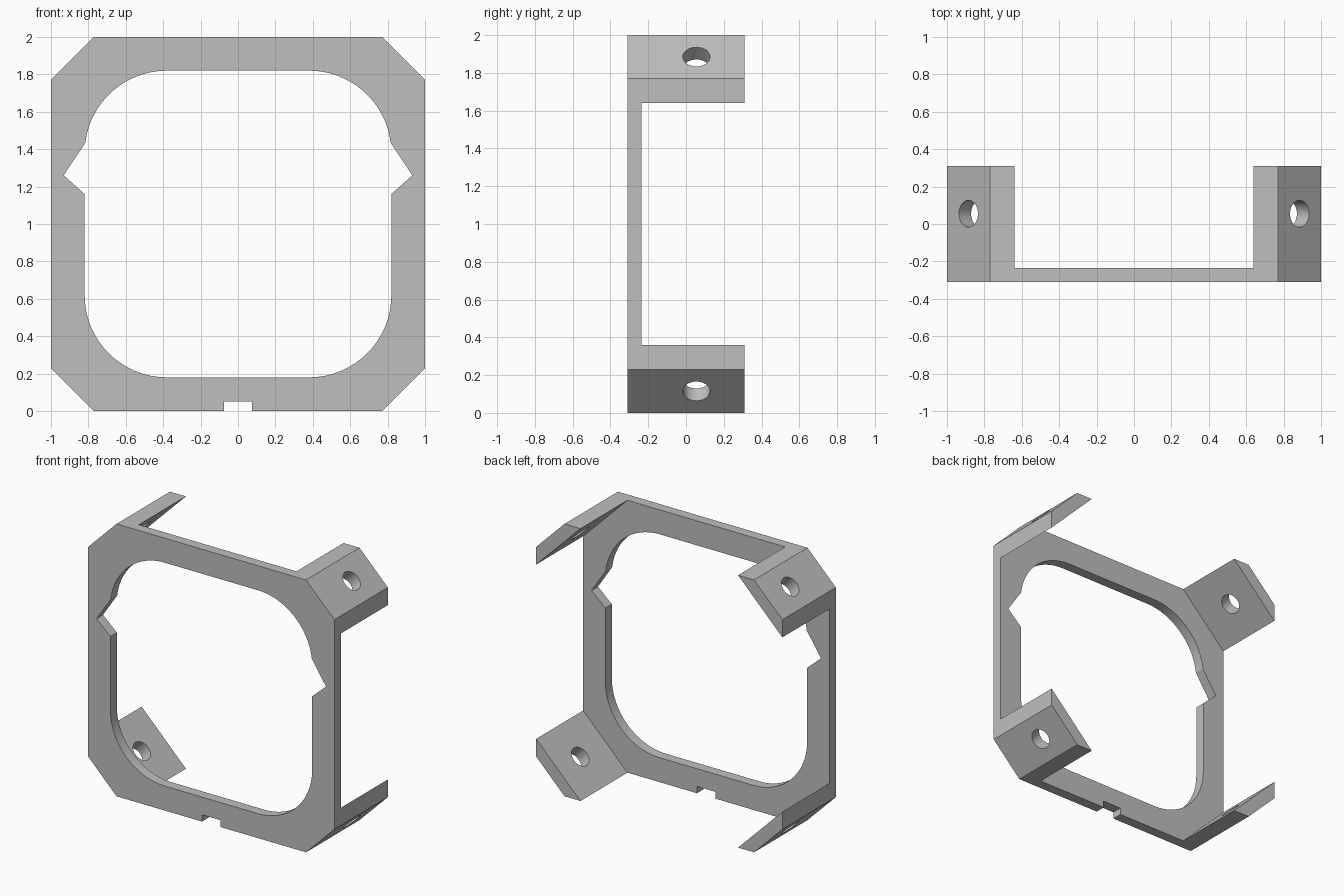
import bpy, bmesh
from math import sin, cos, pi, radians, sqrt
from mathutils import Vector, Matrix

if "Cube" in bpy.data.objects:
    bpy.data.objects.remove(bpy.data.objects["Cube"])

FRONT, PLATE_BACK, BACK = -0.31, -0.235, 0.31
CHAMFER = 0.23      # corner cut of the square outline
TAB_STEP = 0.13     # tab thickness measured along x or z

grey = bpy.data.materials.new("light_grey")
grey.use_nodes = True
colour = (0.52, 0.52, 0.52, 1)
grey.diffuse_color = colour
grey.node_tree.nodes["Principled BSDF"].inputs["Base Color"].default_value = colour


def arc(cx, cy, r, start, end, steps):
    angles = [radians(start + (end - start) * i / steps) for i in range(steps + 1)]
    return [(cx + r * cos(a), cy + r * sin(a)) for a in angles]


def pierced_slab(outline, hole, depth):
    """Flat outline with a hole in the local xy plane, extruded along z."""
    bm = bmesh.new()
    for loop in (outline, hole):
        verts = [bm.verts.new((x, y, 0)) for x, y in loop]
        for a, b in zip(verts, verts[1:] + verts[:1]):
            bm.edges.new((a, b))
    bmesh.ops.triangle_fill(bm, use_beauty=True, edges=bm.edges[:])
    top = bmesh.ops.extrude_face_region(bm, geom=bm.faces[:], use_keep_orig=True)["geom"]
    top_verts = [g for g in top if isinstance(g, bmesh.types.BMVert)]
    bmesh.ops.translate(bm, verts=top_verts, vec=(0, 0, depth))
    return bm, top_verts


def finish(bm, name, matrix):
    bmesh.ops.transform(bm, matrix=matrix, verts=bm.verts)
    bmesh.ops.recalc_face_normals(bm, faces=bm.faces)
    mesh = bpy.data.meshes.new(name)
    bm.to_mesh(mesh)
    bm.free()
    mesh.materials.append(grey)
    ob = bpy.data.objects.new(name, mesh)
    bpy.context.collection.objects.link(ob)
    bpy.ops.object.select_all(action='DESELECT')
    ob.select_set(True)
    bpy.context.view_layer.objects.active = ob
    bpy.ops.object.shade_smooth_by_angle(angle=radians(20))


def mirrored(half):
    """Complete a right-hand half profile with its mirror image."""
    return half + [(-x, z) for x, z in reversed(half)]


# Front frame: chamfered square with a bottom slot and a notched, rounded opening
e = 1 - CHAMFER
outer = mirrored([(0.075, 0.05), (0.075, 0), (e, 0), (1, CHAMFER),
                  (1, 2 - CHAMFER), (e, 2)])
inner = mirrored(arc(0.38, 0.62, 0.44, -90, 0, 16)
                 + [(0.82, 1.16), (0.932, 1.26)]
                 + arc(0.38, 1.38, 0.44, 7, 90, 16))
bm, _ = pierced_slab(outer, inner, PLATE_BACK - FRONT)
finish(bm, "front_frame", Matrix.Translation((0, PLATE_BACK, 0)) @ Matrix.Rotation(pi / 2, 4, 'X'))

# Corner tabs: diagonal drilled plates that widen towards the inside
half = CHAMFER / sqrt(2)
thick = TAB_STEP / sqrt(2)
tab_outline = [(-half, PLATE_BACK), (half, PLATE_BACK), (half, BACK), (-half, BACK)]
bolt_hole = arc(0, 0.055, 0.072, 0, 348.75, 31)
for sx, side in ((1, "left"), (-1, "right")):
    for sz, level in ((1, "upper"), (-1, "lower")):
        bm, inside = pierced_slab(tab_outline, bolt_hole, thick)
        for v in inside:
            if abs(v.co.x) > half - 0.001:
                v.co.x *= (half + thick) / half
        inward = Vector((-sx, 0, -sz)).normalized()
        along = Vector((sx, 0, -sz)).normalized()
        centre = Vector((sx * (1 - CHAMFER / 2), 0, 1 + sz * (1 - CHAMFER / 2)))
        axes = Matrix((along, (0, 1, 0), inward)).transposed().to_4x4()
        finish(bm, f"{level}_{side}_tab", Matrix.Translation(centre) @ axes)
